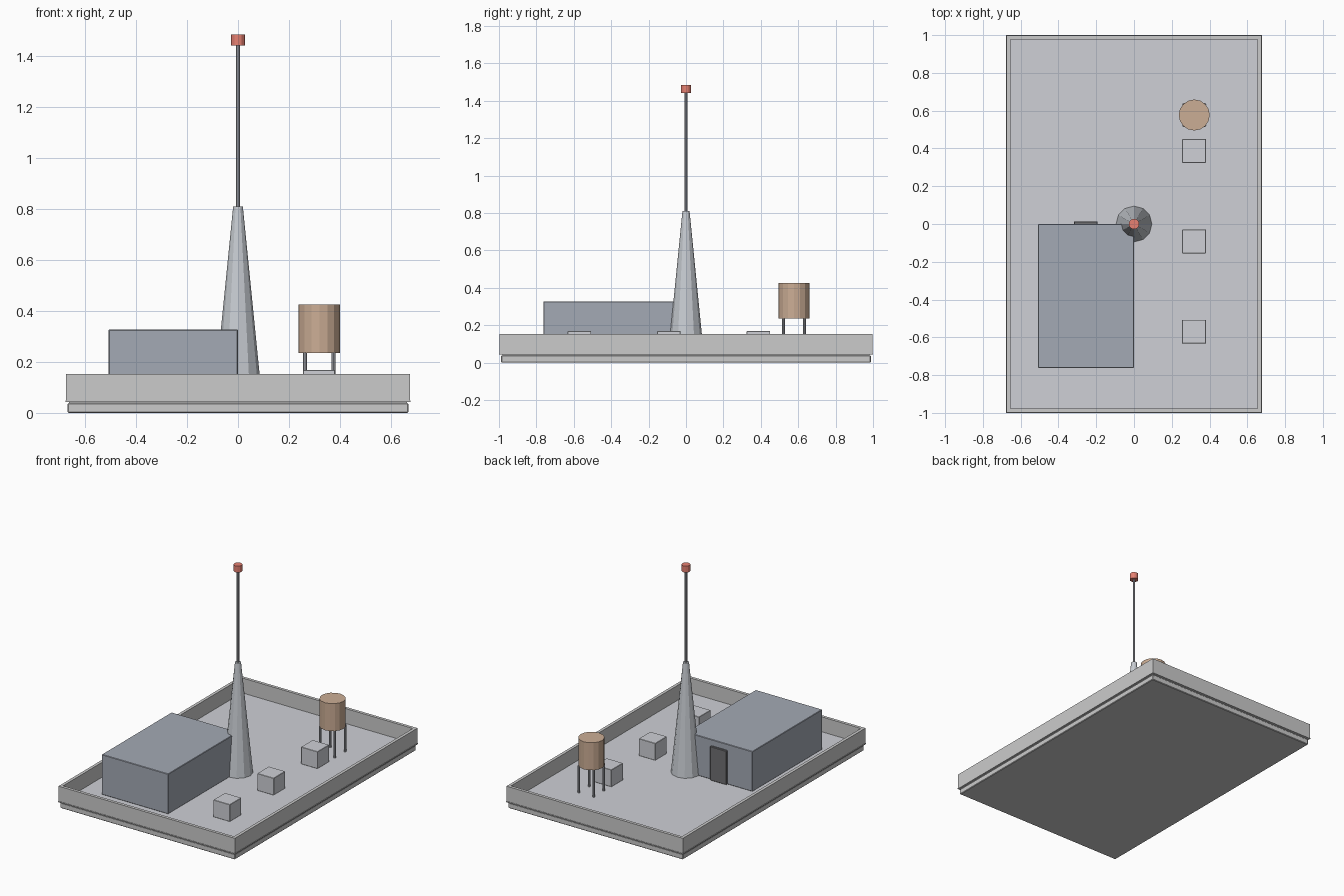
import bpy, bmesh, math

if "Cube" in bpy.data.objects:
    bpy.data.objects.remove(bpy.data.objects["Cube"])


def mat(name, r, g, b):
    m = bpy.data.materials.new(name)
    m.diffuse_color = (r, g, b, 1)
    m.use_nodes = True
    m.node_tree.nodes["Principled BSDF"].inputs["Base Color"].default_value = m.diffuse_color
    return m


DECK = mat("deck_grey", 0.62, 0.63, 0.67)
SLATE = mat("slate", 0.37, 0.40, 0.46)
DARK = mat("dark_metal", 0.16, 0.16, 0.17)
STEEL = mat("steel", 0.58, 0.61, 0.65)
POLE = mat("pole_grey", 0.42, 0.43, 0.47)
RED = mat("beacon_red", 0.80, 0.22, 0.17)
WOOD = mat("tank_wood", 0.60, 0.42, 0.30)


def finish(name, bm, material):
    me = bpy.data.meshes.new(name)
    bmesh.ops.recalc_face_normals(bm, faces=bm.faces)
    bm.to_mesh(me)
    bm.free()
    ob = bpy.data.objects.new(name, me)
    bpy.context.collection.objects.link(ob)
    if material:
        me.materials.append(material)
    return ob


def box(name, x0, x1, y0, y1, z0, z1, material=None, bevel=0):
    bm = bmesh.new()
    bmesh.ops.create_cube(bm, size=1)
    for v in bm.verts:
        v.co.x = x1 if v.co.x > 0 else x0
        v.co.y = y1 if v.co.y > 0 else y0
        v.co.z = z1 if v.co.z > 0 else z0
    if bevel:
        bmesh.ops.bevel(bm, geom=bm.edges[:], offset=bevel, segments=1, affect='EDGES')
    return finish(name, bm, material)


def cone(name, x, y, z0, z1, r0, r1, sides, material):
    bm = bmesh.new()
    bmesh.ops.create_cone(bm, cap_ends=True, segments=sides, radius1=r0, radius2=r1, depth=z1 - z0)
    bmesh.ops.translate(bm, verts=bm.verts, vec=(x, y, (z0 + z1) / 2))
    return finish(name, bm, material)


def parapet_ring(name, hx, hy, t, z0, z1):
    # closed rectangular frame swept from a four-point wall section
    bm = bmesh.new()
    section = [(0, z0), (0, z1), (t, z1), (t, z0)]
    corners = [(-1, -1), (1, -1), (1, 1), (-1, 1)]
    loops = [[bm.verts.new((sx * (hx - d), sy * (hy - d), z)) for d, z in section]
             for sx, sy in corners]
    for i in range(4):
        a, b = loops[i], loops[(i + 1) % 4]
        for j in range(4):
            k = (j + 1) % 4
            bm.faces.new((a[j], b[j], b[k], a[k]))
    return finish(name, bm, None)


FLOOR = 0.05

# roof base: slab, recessed joint, projecting ledge, deck surface and parapet
box("base_slab", -0.668, 0.668, -0.988, 0.988, 0, 0.038, None, 0.004)
box("base_joint", -0.662, 0.662, -0.982, 0.982, 0.036, 0.045)
parapet_ring("base_ledge", 0.677, 1.0, 0.03, 0.043, 0.049)
box("roof_deck", -0.66, 0.66, -0.98, 0.98, 0.043, FLOOR, DECK)
parapet_ring("parapet", 0.674, 0.997, 0.021, 0.046, 0.153)

# roof house with rear door
box("roof_house", -0.508, 0, -0.762, 0, FLOOR, 0.327, SLATE, 0.003)
box("house_door", -0.318, -0.193, -0.005, 0.014, FLOOR, 0.285, DARK, 0.003)

# antenna tower, mast and beacon
cone("antenna_tower", 0, 0, FLOOR, 0.81, 0.095, 0.019, 12, STEEL)
cone("antenna_mast", 0, 0, 0.80, 1.445, 0.008, 0.008, 8, POLE)
cone("beacon", 0, 0, 1.441, 1.485, 0.028, 0.028, 12, RED)

# water tank on four legs
TX, TY = 0.319, 0.577
cone("water_tank", TX, TY, 0.235, 0.425, 0.082, 0.082, 16, WOOD)
for i, (sx, sy) in enumerate([(-1, -1), (1, -1), (1, 1), (-1, 1)]):
    cone(f"tank_leg_{i + 1}", TX + sx * 0.056, TY + sy * 0.056, FLOOR, 0.237,
         0.008, 0.008, 8, POLE)

# row of vent boxes
for i, y in enumerate((-0.57, -0.092, 0.387)):
    box(f"vent_box_{i + 1}", 0.255, 0.381, y - 0.063, y + 0.063, FLOOR, 0.168, DECK, 0.002)
